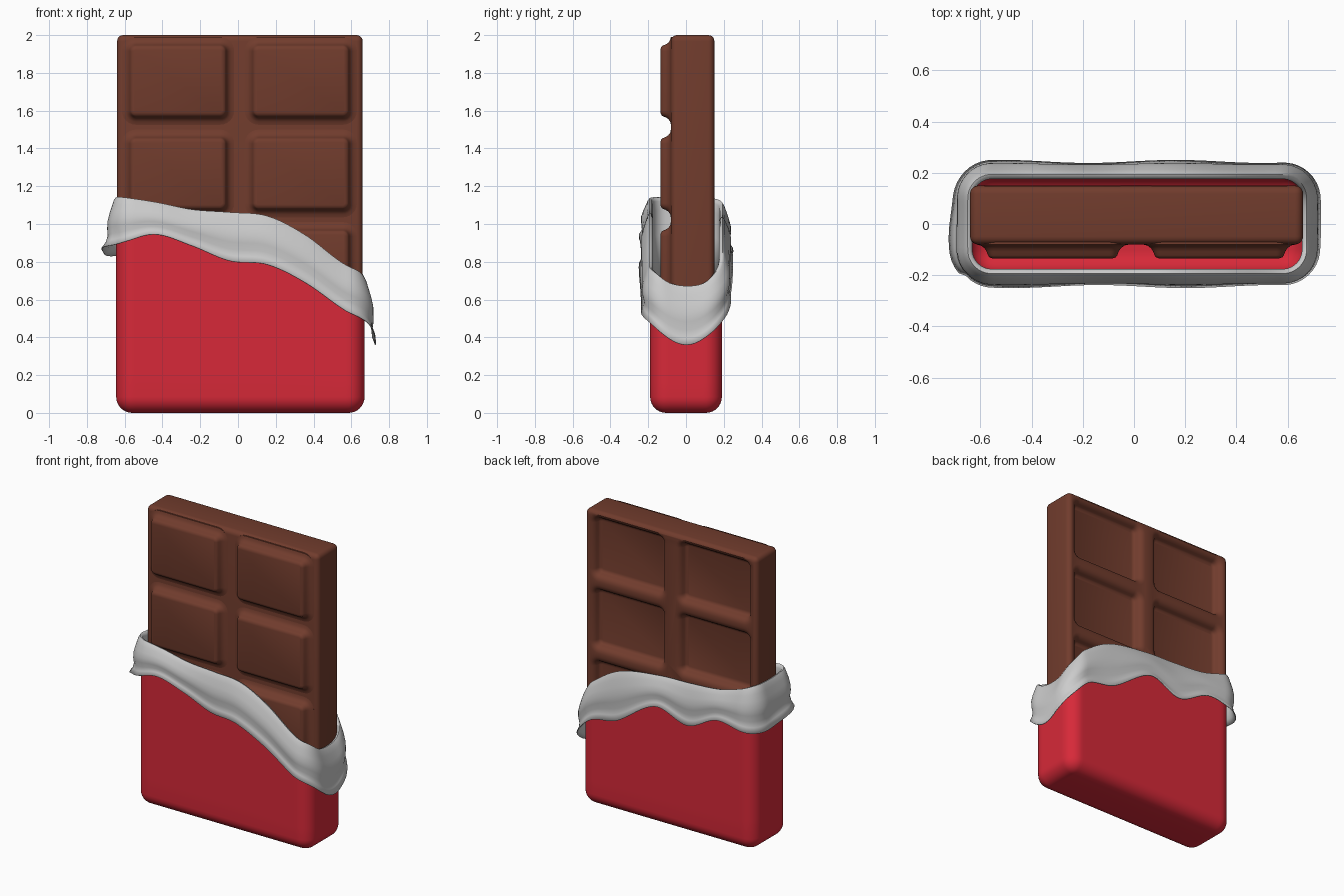
import bpy, bmesh, math
from mathutils import Vector

if "Cube" in bpy.data.objects:
    bpy.data.objects.remove(bpy.data.objects["Cube"])


def material(name, rgb):
    m = bpy.data.materials.new(name)
    m.diffuse_color = (*rgb, 1)
    m.use_nodes = True
    m.node_tree.nodes["Principled BSDF"].inputs["Base Color"].default_value = m.diffuse_color
    return m


BROWN = material("brown", (0.165, 0.045, 0.026))
RED = material("red", (0.68, 0.022, 0.04))


def outline_point(rect, r, u, off):
    """Point at distance u around a rounded rectangle, pushed out by off."""
    x0, x1, y0, y1 = rect
    starts = [(x0, y0), (x1, y0), (x1, y1), (x0, y1)]
    dirs = [(1, 0), (0, 1), (-1, 0), (0, -1)]
    lengths = [x1 - x0, y1 - y0] * 2
    k = 0
    while k < 3 and u >= lengths[k]:
        u -= lengths[k]
        k += 1
    d = Vector(dirs[k])
    n = Vector((d.y, -d.x))
    c = min(max(u, r), lengths[k] - r)
    phi = (u - c) / r * math.pi / 4
    return Vector(starts[k]) + d * c - n * r + (n * math.cos(phi) + d * math.sin(phi)) * (r + off)


def loft(bm, rings, cap_start=False, cap_end=False):
    vs = [[bm.verts.new(p) for p in ring] for ring in rings]
    n = len(vs[0])
    for a, b in zip(vs, vs[1:]):
        for i in range(n):
            bm.faces.new((a[i], a[(i + 1) % n], b[(i + 1) % n], b[i]))
    if cap_start:
        bm.faces.new(vs[0][::-1])
    if cap_end:
        bm.faces.new(vs[-1])


def finish(name, bm, mat=None):
    bmesh.ops.recalc_face_normals(bm, faces=bm.faces[:])
    me = bpy.data.meshes.new(name)
    bm.to_mesh(me)
    bm.free()
    ob = bpy.data.objects.new(name, me)
    bpy.context.collection.objects.link(ob)
    if mat:
        me.materials.append(mat)
    return ob


def activate(ob):
    bpy.ops.object.select_all(action='DESELECT')
    ob.select_set(True)
    bpy.context.view_layer.objects.active = ob


def smooth(ob, deg=40):
    activate(ob)
    bpy.ops.object.shade_smooth_by_angle(angle=math.radians(deg))


# Chocolate squares: raised on the front, the same shape sunk into the back
def squares(name, y0):
    prof = [(.045, -.015), (.045, 0), (.028, .004), (.014, .014), (.005, .028),
            (0, .042), (-.006, .05), (-.02, .055)]
    bm = bmesh.new()
    r = .03
    for x0, x1 in ((-.57, -.065), (.08, .585)):
        for row in range(4):
            z0 = .10 + .49 * row
            rect = (x0, x1, z0, z0 + .375)
            us, start = [], 0
            for L in (x1 - x0, .375) * 2:
                us += [start + a for a in (1e-5, r / 3, r * 2 / 3, r, L - r, L - r * 2 / 3, L - r / 3)]
                start += L
            rings = []
            for off, h in prof:
                pts = [outline_point(rect, r, u, off) for u in us]
                rings.append([(p.x, y0 - h, p.y) for p in pts])
            loft(bm, rings, True, True)
    return finish(name, bm, BROWN)


# Chocolate slab
bm = bmesh.new()
bmesh.ops.create_cube(bm, size=1)
for v in bm.verts:
    v.co = (.01 + v.co.x * 1.30, .035 + v.co.y * .23, 1.025 + v.co.z * 1.95)
bmesh.ops.bevel(bm, geom=bm.edges[:], offset=.032, segments=5, profile=.5, affect='EDGES')
slab = finish("chocolate_slab", bm, BROWN)
cutter = squares("back_cutter", .15)
cutter.hide_render = True
mod = slab.modifiers.new("recess", 'BOOLEAN')
mod.operation = 'DIFFERENCE'
mod.solver = 'EXACT'
mod.object = cutter
activate(slab)
bpy.ops.object.modifier_apply(modifier=mod.name)
bpy.data.objects.remove(cutter)
smooth(slab)
smooth(squares("chocolate_squares", -.08))

# Torn edge: (distance round the wrapper, top height, lower foil height)
RECT, R, PERIM = (-.645, .67, -.19, .19), .09, 3.39
KEYS = [(0, 1.14, .89), (.2, 1.115, .945), (.4, 1.075, .885), (.6, 1.06, .805),
        (.8, 1.04, .785), (1.0, .94, .69), (1.2, .79, .55), (1.32, .74, .48),
        (1.42, .685, .39), (1.51, .67, .36), (1.60, .685, .395), (1.70, .76, .50),
        (1.8, .86, .61), (2.0, .98, .66), (2.3, 1.03, .84), (2.54, 1.04, .77),
        (2.77, 1.06, .87), (3.02, 1.13, .83), (3.21, 1.13, .86)]


def edge(u, c):
    """Smooth closed curve through the keys."""
    n = len(KEYS)
    key = lambda i: (KEYS[i % n][0] + PERIM * (i // n), KEYS[i % n][c])
    i = max(j for j in range(n) if KEYS[j][0] <= u)
    p = [key(i + j) for j in (-1, 0, 1, 2)]
    h = p[2][0] - p[1][0]
    m0 = (p[2][1] - p[0][1]) / (p[2][0] - p[0][0]) * h
    m1 = (p[3][1] - p[1][1]) / (p[3][0] - p[1][0]) * h
    t = (u - p[1][0]) / h
    return ((2 * t**3 - 3 * t**2 + 1) * p[1][1] + (t**3 - 2 * t**2 + t) * m0
            + (3 * t**2 - 2 * t**3) * p[2][1] + (t**3 - t**2) * m1)


US = [i * PERIM / 170 for i in range(170)]
TOP = [edge(u, 1) for u in US]
LOW = [edge(u, 2) for u in US]


def wrap_ring(off, heights):
    ring = []
    for i, u in enumerate(US):
        o = off(u) if callable(off) else off
        p = outline_point(RECT, R, u, o)
        ring.append((p.x, p.y, heights[i]))
    return ring


# Red paper sleeve with a rounded bottom
bm = bmesh.new()
rings = []
B = .085
for k in range(9):
    a = k / 8 * math.pi / 2
    rings.append(wrap_ring(-B * (1 - math.sin(a)), [B * (1 - math.cos(a))] * len(US)))
for k in range(1, 9):
    rings.append(wrap_ring(0, [B + (t - .02 - B) * k / 8 for t in TOP]))
loft(bm, rings, cap_start=True)
sleeve = finish("wrapper_sleeve", bm, RED)
smooth(sleeve)
s = sleeve.modifiers.new("thickness", 'SOLIDIFY')
s.thickness, s.offset = .008, -1


# Foil lining folded over the rim and flaring at its lower edge
def flare(base, v):
    def f(u):
        tip = math.exp(-((u - 3.25) / .15) ** 2) * .03 * v ** 3
        return base + tip + .006 * v * math.sin(u * math.tau * 5 / PERIM)
    return f


bm = bmesh.new()
rings = [wrap_ring(-.012, [t - d for t in TOP]) for d in (.42, .2, .07, .02)]
rings.append(wrap_ring(-.006, [t - .003 for t in TOP]))
for v, base in ((0, .003), (.05, .011), (.15, .02), (.3, .033), (.45, .042), (.6, .042),
                (.75, .034), (.88, .038), (1, .052)):
    rings.append(wrap_ring(flare(base, v), [t + (b - t) * v for t, b in zip(TOP, LOW)]))
loft(bm, rings)
foil = finish("foil_fold", bm)
smooth(foil, 60)
s = foil.modifiers.new("thickness", 'SOLIDIFY')
s.thickness, s.offset = .005, 0
